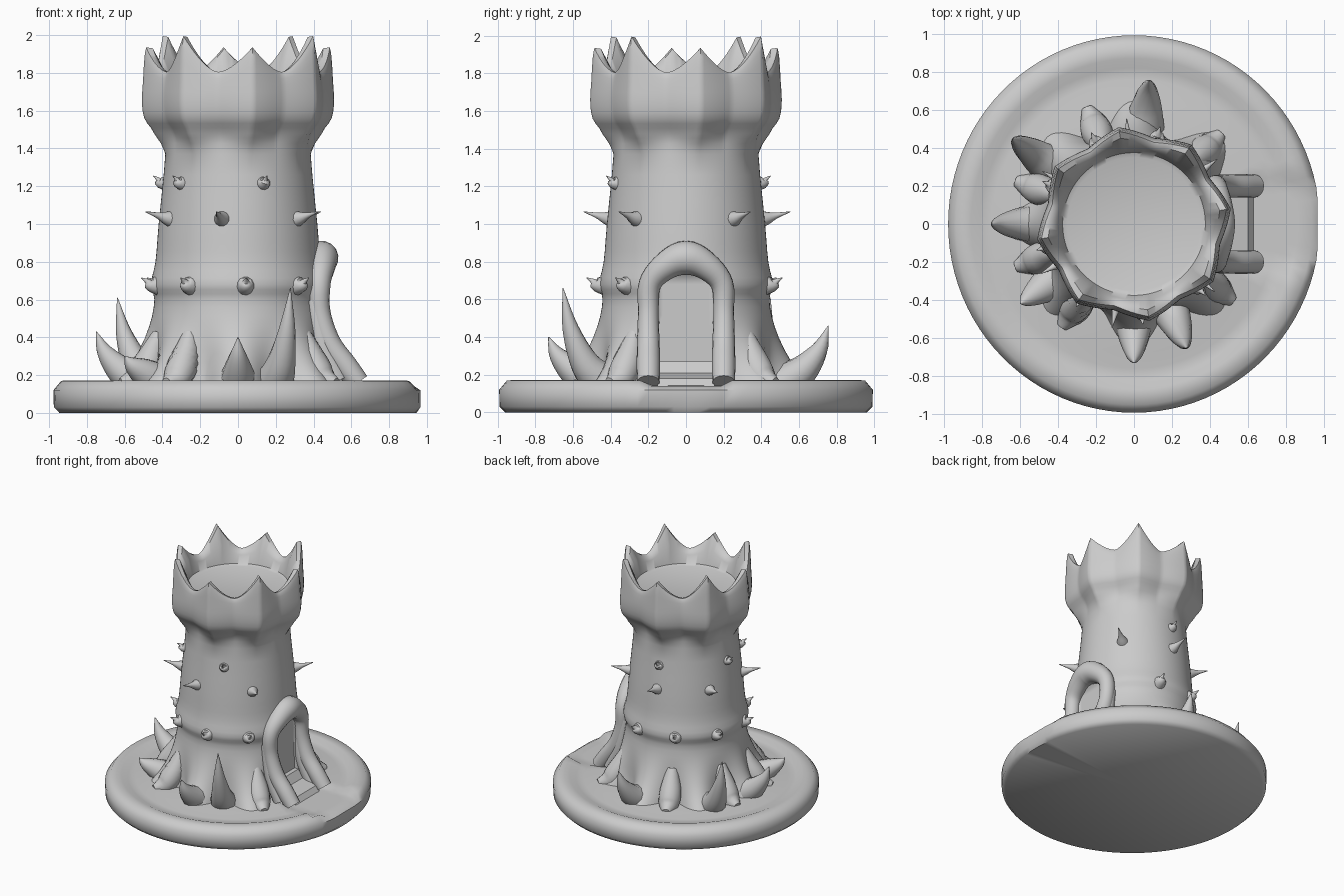
import bpy, bmesh
from math import sin, cos, pi, radians, degrees
from mathutils import Vector

if "Cube" in bpy.data.objects:
    bpy.data.objects.remove(bpy.data.objects["Cube"])

def finish(name, bm, angle=50):
    bmesh.ops.remove_doubles(bm, verts=bm.verts, dist=1e-5)
    bmesh.ops.recalc_face_normals(bm, faces=bm.faces)
    me = bpy.data.meshes.new(name)
    bm.to_mesh(me)
    bm.free()
    ob = bpy.data.objects.new(name, me)
    bpy.context.collection.objects.link(ob)
    bpy.ops.object.select_all(action='DESELECT')
    ob.select_set(True)
    bpy.context.view_layer.objects.active = ob
    bpy.ops.object.shade_smooth_by_angle(angle=radians(angle))

def skin(bm, rings):
    n = len(rings[0])
    for a, b in zip(rings, rings[1:]):
        for i in range(n):
            j = (i + 1) % n
            bm.faces.new((a[i], a[j], b[j], b[i]))

def lathe(name, rows, segs, place, start=0):
    bm = bmesh.new()
    skin(bm, [[bm.verts.new(place(r, z, start + 2 * pi * i / segs)) for i in range(segs)]
              for r, z in rows])
    finish(name, bm)

def spline(pts, steps):
    """Catmull-Rom samples through points of any dimension."""
    p = [Vector(q) for q in pts]
    p = [2 * p[0] - p[1]] + p + [2 * p[-1] - p[-2]]
    out = []
    for a, b, c, d in zip(p, p[1:], p[2:], p[3:]):
        for s in range(steps):
            t = s / steps
            out.append(0.5 * (2 * b + (c - a) * t + (2 * a - 5 * b + 4 * c - d) * t * t
                              + (3 * b - a - 3 * c + d) * t ** 3))
    return out + [p[-2]]

def tube(name, pts, sides=12, steps=5, ref=(0.31, 0.2, 0.93)):
    bm = bmesh.new()
    q = spline(pts, steps)
    rings = []
    for i, c in enumerate(q):
        t = (q[min(i + 1, len(q) - 1)] - q[max(i - 1, 0)]).to_3d().normalized()
        u = t.cross(Vector(ref)).normalized()
        v = t.cross(u)
        r = max(c[3], 0.001)
        angles = [2 * pi * k / sides for k in range(sides)]
        rings.append([bm.verts.new(c.to_3d() + r * (cos(w) * u + sin(w) * v)) for w in angles])
    skin(bm, rings)
    bm.faces.new(rings[0])
    bm.faces.new(rings[-1])
    finish(name, bm)

def radial(name, a, path, steps=4):
    """Tube in the vertical plane at angle a, from (radius, height, thickness) points."""
    c, s = cos(radians(a)), sin(radians(a))
    tube(name, [(r * c, r * s, z, w) for r, z, w in path], 12, steps)

# Round base with raised rim and a lowered path in front of the door
def place_base(r, z, a):
    x, y = r * cos(a) * 0.985, r * sin(a)
    if x > 0.62 and abs(y) < 0.23:
        z = min(z, 0.14)
        x = min(x, 0.965)
    return x, y, z

lathe("base", [(0, 0), (0.96, 0), (0.99, 0.03), (0.992, 0.12), (0.95, 0.17), (0.87, 0.172),
               (0.82, 0.152), (0.76, 0.15), (0.68, 0.165), (0, 0.165)], 96, place_base)

# Tower shell: eight-lobed foot, plain shaft, eight-lobed crown with spikes
outer = [(0.57, 0.15), (0.515, 0.27), (0.465, 0.46), (0.443, 0.6), (0.462, 0.68), (0.437, 0.8),
         (0.42, 1.0), (0.385, 1.37), (0.4, 1.48), (0.452, 1.56), (0.465, 1.66), (0.455, 1.77),
         (0.442, 1.805)]
inner = [(0.42, 1.8), (0.395, 1.77), (0.375, 1.71), (0.35, 1.7), (0, 1.7)]

def place_tower(r, z, a):
    d = (degrees(a) - 9) / 45
    k = round(d)
    f = 1 - abs(d - k) * 2                       # 1 on a spike, 0 between spikes
    if z > 1.37 and r > 0.384:                   # crown swells under each spike
        r += 0.05 * min(1, (z - 1.37) / 0.1, max(0, (r - 0.384) / 0.05 if z > 1.75 else 1)) * f ** 1.3
    r += 0.09 * max(0, 1 - (z - 0.15) / 0.4) ** 2 * cos(8 * a)
    lift = min(1, max(0, (z - 1.72) / 0.08)) ** 1.5
    z += lift * (0.19 if k % 2 else 0.13) * f ** 1.7
    x, y = r * cos(a), r * sin(a)
    if x > 0 and abs(y) < 0.15 and z < 0.72:     # sunken doorway
        x = min(x, 0.405)
    return x, y, z

lathe("tower", [(0, 0.1)] + [tuple(v) for v in spline(outer, 3)] + inner, 160, place_tower, radians(9))

# Door frame: pointed hood on two legs that sweep out over the base
side = [(0.635, -0.2, 0.16, 0.06), (0.57, -0.2, 0.25, 0.062), (0.485, -0.2, 0.37, 0.06),
        (0.435, -0.2, 0.53, 0.055), (0.43, -0.192, 0.68, 0.06), (0.44, -0.11, 0.775, 0.075)]
mirror = [(x, -y, z, r) for x, y, z, r in reversed(side)]
tube("door_frame", side + [(0.44, 0, 0.82, 0.092)] + mirror, 16, 5, (1, 0, 0.15))

# Buttresses filling between frame legs and wall
for s in (-0.2, 0.2):
    tube("door_buttress", [(0.4, s, 0.6, 0.045), (0.45, s, 0.35, 0.06), (0.53, s, 0.17, 0.06)],
         12, 4, (0, 1, 0))

# Sloping threshold step
bm = bmesh.new()
prof = [(0.38, 0.1), (0.38, 0.27), (0.44, 0.27), (0.48, 0.21), (0.6, 0.18), (0.66, 0.1)]
f = bm.faces.new([bm.verts.new((x, -0.15, z)) for x, z in prof])
g = bmesh.ops.extrude_face_region(bm, geom=[f])
bmesh.ops.translate(bm, vec=(0, 0.3, 0), verts=[v for v in g["geom"] if isinstance(v, bmesh.types.BMVert)])
finish("door_step", bm, 30)

# Rings of thorns: wall radius, height, length, base width, angles
for wall, z, n, w, angles in ((0.405, 1.03, 0.15, 0.05, (258, 320, 38, 94, 150, 208)),
                              (0.46, 0.68, 0.07, 0.05, range(75, 320, 40)),
                              (0.395, 1.22, 0.055, 0.04, (95, 175, 220, 290))):
    for a in angles:
        radial("wall_thorn", a, [(wall - 0.05, z - 0.01, w * 1.2), (wall + 0.02, z, w * 0.75),
                                 (wall + n / 2, z + 0.015, w / 3), (wall + n, z + 0.035, 0.002)], 3)

# Curved horns rising from the base: angle, tip radius, tip height
for a, r, z in ((293, 0.71, 0.66), (270, 0.73, 0.4), (180, 0.75, 0.43),
                (145, 0.78, 0.61), (84, 0.76, 0.46), (215, 0.73, 0.3)):
    w = 0.08
    radial("ground_horn", a, [(r - 0.24, 0.15, w * 1.35), (r - 0.13, 0.17 + 0.13 * z, w),
                              (r - 0.045, 0.1 + 0.52 * z, w * 0.55), (r, z, 0.002)], 5)

# Low roots spreading from the tower foot
for a in (46, 112, 160, 200, 235, 322):
    radial("root", a, [(0.44, 0.42, 0.04), (0.5, 0.27, 0.08), (0.57, 0.18, 0.075), (0.66, 0.155, 0.03)])
